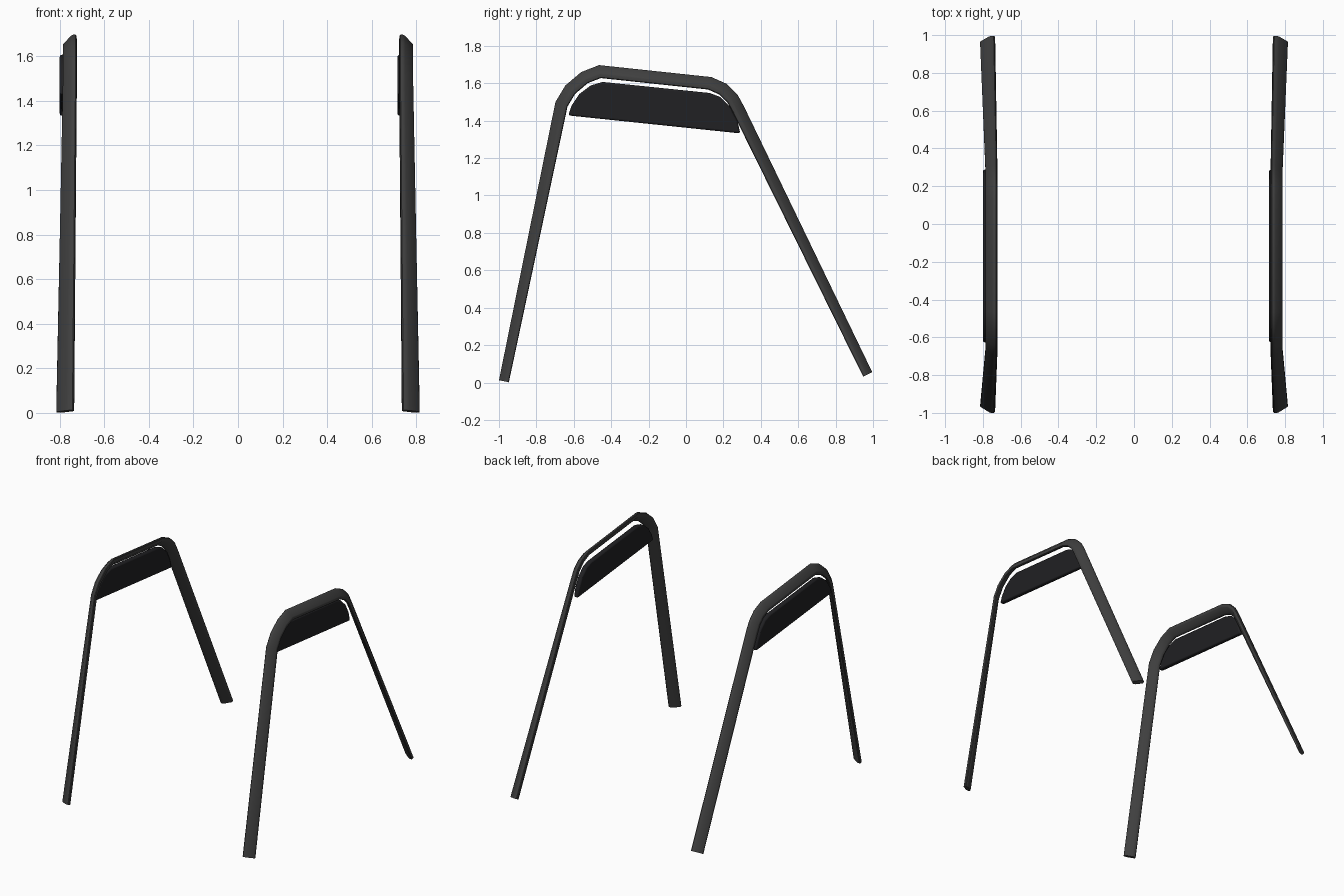
import bpy, bmesh
from mathutils import Vector

if "Cube" in bpy.data.objects:
    bpy.data.objects.remove(bpy.data.objects["Cube"])


def material(name, c):
    m = bpy.data.materials.new(name)
    m.diffuse_color = (*c, 1)
    m.use_nodes = True
    m.node_tree.nodes["Principled BSDF"].inputs["Base Color"].default_value = m.diffuse_color
    return m


def make(name, bm, mat):
    bmesh.ops.recalc_face_normals(bm, faces=bm.faces)
    me = bpy.data.meshes.new(name)
    bm.to_mesh(me)
    bm.free()
    ob = bpy.data.objects.new(name, me)
    bpy.context.collection.objects.link(ob)
    me.materials.append(mat)
    return ob


def smooth(ob, angle):
    bpy.ops.object.select_all(action='DESELECT')
    ob.select_set(True)
    bpy.context.view_layer.objects.active = ob
    bpy.ops.object.shade_smooth_by_angle(angle=angle)


frame_mat = material("dark_metal", (0.05, 0.05, 0.05))
panel_mat = material("black_panel", (0.015, 0.015, 0.017))

# Leg frame: slanted flat bar swept along the outer arch outline (y, z)
path = [Vector(p) for p in [
    (-1.0, 0.012), (-0.698, 1.50), (-0.645, 1.588), (-0.56, 1.66), (-0.465, 1.697),
    (0.136, 1.633), (0.217, 1.597), (0.275, 1.54), (0.309, 1.478), (0.996, 0.055)]]
# Cross-section: (across from inner to outer side, depth from arch outside to inside)
section = [(0.03, 0.06), (0.10, 0), (0.28, 0), (0.42, 0.08), (0.97, 0.60), (1, 0.70),
           (0.97, 0.94), (0.90, 1), (0.72, 1), (0.58, 0.92), (0.03, 0.40), (0, 0.30)]

bm = bmesh.new()
rings = []
last = len(path) - 1
for i, p in enumerate(path):
    dirs = []
    if i > 0:
        dirs.append((p - path[i - 1]).normalized())
    if i < last:
        dirs.append((path[i + 1] - p).normalized())
    norms = [Vector((d.y, -d.x)) for d in dirs]          # points to the inside of the arch
    n = sum(norms, Vector((0, 0))).normalized()
    n = n / n.dot(norms[0])
    foot = i in (0, last)
    inner, outer, depth = (0.735, 0.815, 0.054) if foot else (0.723, 0.786, 0.068)
    ring = []
    for a, b in section:
        q = p + n * (depth * b)
        ring.append(bm.verts.new((inner + (outer - inner) * a, q.x, q.y)))
    rings.append(ring)
for r0, r1 in zip(rings, rings[1:]):
    for k in range(len(section)):
        j = (k + 1) % len(section)
        bm.faces.new((r0[k], r0[j], r1[j], r1[k]))
bm.faces.new(rings[0])
bm.faces.new(rings[-1])
frame = make("leg_frames", bm, frame_mat)
smooth(frame, 0.6)
frame.modifiers.new("mirror", 'MIRROR')

# Side panels under the top bars, same orientation on both sides
outline = [(-0.63, 1.428), (-0.612, 1.48), (-0.57, 1.543), (-0.51, 1.588), (-0.446, 1.607),
           (0.126, 1.548), (0.182, 1.527), (0.238, 1.473), (0.275, 1.40), (0.29, 1.332)]
for name, x in (("left_panel", -0.80), ("right_panel", 0.715)):
    bm = bmesh.new()
    face = bm.faces.new([bm.verts.new((x, y, z)) for y, z in outline])
    ext = bmesh.ops.extrude_face_region(bm, geom=[face])
    verts = [v for v in ext["geom"] if isinstance(v, bmesh.types.BMVert)]
    bmesh.ops.translate(bm, verts=verts, vec=(0.036, 0, 0))
    panel = make(name, bm, panel_mat)
    bev = panel.modifiers.new("bevel", 'BEVEL')
    bev.width = 0.01
    bev.segments = 2
    bev.limit_method = 'ANGLE'
    bev.angle_limit = 0.9
    smooth(panel, 0.6)
